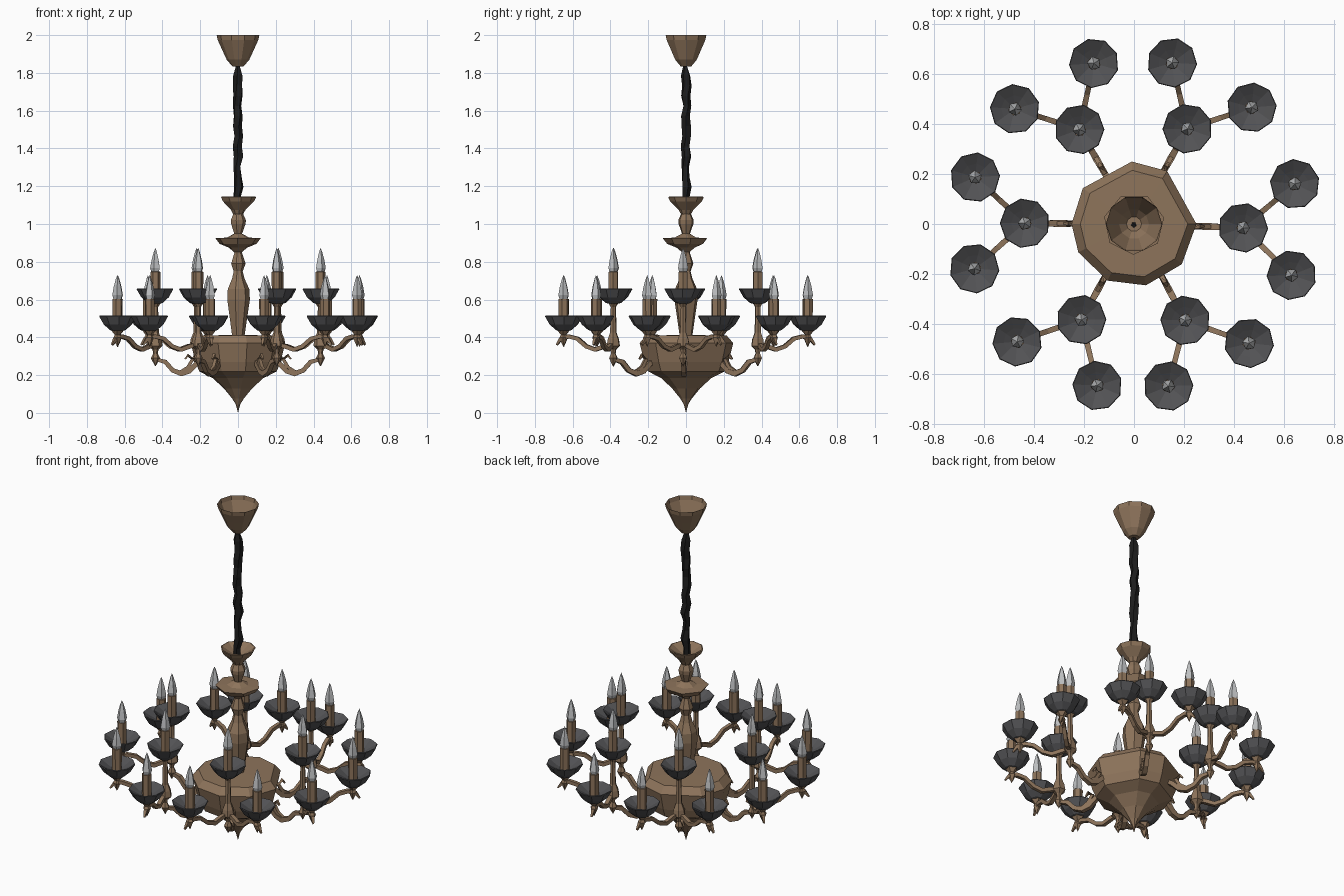
import bpy, bmesh, random
from math import sin, cos, radians
from mathutils import Vector

if "Cube" in bpy.data.objects:
    bpy.data.objects.remove(bpy.data.objects["Cube"])

random.seed(4)


def material(name, r, g, b):
    m = bpy.data.materials.new(name)
    m.diffuse_color = (r, g, b, 1)
    m.use_nodes = True
    m.node_tree.nodes["Principled BSDF"].inputs["Base Color"].default_value = m.diffuse_color
    return m


BRONZE = material("bronze", 0.27, 0.175, 0.105)
DARK = material("dark_metal", 0.085, 0.085, 0.09)
BLACK = material("black_chain", 0.012, 0.012, 0.012)
GLASS = material("bulb_grey", 0.52, 0.53, 0.54)


def add_object(name, mesh, loc=(0, 0, 0), rot=0.0):
    ob = bpy.data.objects.new(name, mesh)
    ob.location = loc
    ob.rotation_euler.z = rot
    bpy.context.collection.objects.link(ob)
    return ob


def skin(name, rings, mat):
    """Faceted mesh through a list of point rings; one-point rings are tips."""
    bm = bmesh.new()
    vs = [[bm.verts.new(p) for p in ring] for ring in rings]
    for a, b in zip(vs, vs[1:]):
        n = max(len(a), len(b))
        for i in range(n):
            j = (i + 1) % n
            face = [a[i % len(a)], a[j % len(a)], b[j % len(b)], b[i % len(b)]]
            bm.faces.new(list(dict.fromkeys(face)))
    bmesh.ops.recalc_face_normals(bm, faces=bm.faces)
    me = bpy.data.meshes.new(name)
    bm.to_mesh(me)
    bm.free()
    me.materials.append(mat)
    return me


def lathe(name, profile, mat, angles):
    """Turn (radius, z) points around z, with facet corners at the angles."""
    rings = []
    for r, z in profile:
        if r == 0:
            rings.append([(0, 0, z)])
        else:
            rings.append([(r * cos(radians(a)), r * sin(radians(a)), z) for a in angles])
    return skin(name, rings, mat)


def even(n, start=0):
    return [start + 360 * i / n for i in range(n)]


def tube(name, path, mat, sides=4):
    """Sweep a small polygon along (x, y, z, radius) points."""
    pts = [Vector(p[:3]) for p in path]
    rings = [[pts[0]]]
    for i, p in enumerate(pts):
        d = (pts[min(i + 1, len(pts) - 1)] - pts[max(i - 1, 0)]).normalized()
        side = d.cross(Vector((0, 0, 1)))
        side = side.normalized() if side.length > 0.05 else Vector((0, 1, 0))
        up = side.cross(d)
        r = path[i][3]
        rings.append([p + side * r * cos(radians(a)) + up * r * sin(radians(a))
                      for a in even(sides, 45)])
    rings.append([pts[-1]])
    return skin(name, rings, mat)


# Ceiling canopy, open at the top
add_object("ceiling_canopy", lathe("ceiling_canopy", [
    (0, 1.835), (0.03, 1.835), (0.06, 1.87), (0.085, 1.925), (0.108, 1.975), (0.113, 2.0)],
    BRONZE, even(10)))

# Wobbly chain
chain = []
for i in range(15):
    r, dx, dy = random.uniform(0.019, 0.027), random.uniform(-.006, .006), random.uniform(-.006, .006)
    if i == 14:
        r = 0.01
    chain.append([(dx + r * cos(radians(a)), dy + r * sin(radians(a)), 1.09 + i * 0.0535)
                  for a in even(5, i * 9)])
chain = [[(0, 0, 1.09)]] + chain + [[(0, 0, 1.845)]]
add_object("hanging_chain", skin("hanging_chain", chain, BLACK))

# Turned central column, its cup and its plate
add_object("top_cup", lathe("top_cup", [
    (0.02, 1.04), (0.04, 1.075), (0.085, 1.12), (0.096, 1.143), (0.09, 1.145), (0, 1.09)],
    BRONZE, even(9)))
add_object("upper_plate", lathe("upper_plate", [
    (0.02, 0.85), (0.05, 0.875), (0.1, 0.895), (0.123, 0.925), (0.06, 0.928), (0.02, 0.95)],
    BRONZE, even(7, 12)))
add_object("central_column", lathe("central_column", [
    (0.032, 0.39), (0.045, 0.48), (0.063, 0.6), (0.06, 0.655), (0.035, 0.71), (0.025, 0.75),
    (0.04, 0.79), (0.022, 0.845), (0.022, 0.95), (0.04, 1.0), (0.042, 1.02), (0.02, 1.07)],
    BRONZE, even(7)))

# Irregular faceted bowl with pointed finial
add_object("central_bowl", lathe("central_bowl", [
    (0, 0), (0.012, 0.045), (0.03, 0.075), (0.075, 0.13), (0.135, 0.185), (0.205, 0.22),
    (0.225, 0.27), (0.25, 0.37), (0.215, 0.41), (0, 0.412)],
    BRONZE, [0, 58, 92, 145, 180, 207, 245, 281, 320]))

# Shared candle parts, with z = 0 at the dish rim
dish = lathe("drip_dish", [(0, -0.085), (0.04, -0.075), (0.075, -0.045), (0.1, -0.002),
                           (0.097, 0.002), (0.055, -0.022), (0, -0.05)], DARK, even(9))
sleeve = lathe("candle_sleeve", [(0.026, -0.06), (0.027, 0.09), (0, 0.092)], BRONZE, even(6))
bulb = lathe("flame_bulb", [(0.02, 0.085), (0.028, 0.11), (0.02, 0.155), (0.009, 0.195),
                            (0, 0.217)], GLASS, even(5))
holder = lathe("dish_holder", [(0, -0.165), (0.012, -0.14), (0.022, -0.115), (0.014, -0.1),
                               (0.035, -0.075)], BRONZE, even(5))


def candle(x, y, z, rot):
    for me in (dish, sleeve, bulb):
        add_object(me.name, me, (x, y, z), rot)


# Shared arm parts, lying along +x
arm = tube("main_arm", [(0.17, 0, 0.29, .014), (0.22, 0, 0.26, .018), (0.26, 0, 0.22, .018),
                        (0.3, 0, 0.208, .02), (0.345, 0, 0.225, .017), (0.385, 0, 0.27, .017),
                        (0.44, 0, 0.285, .012)], BRONZE)
scroll = tube("arm_scroll", [(0.31, 0, 0.215, .01), (0.265, 0, 0.24, .014), (0.24, 0, 0.285, .013),
                             (0.265, 0, 0.305, .012), (0.28, 0, 0.285, .006)], BRONZE)
stem = lathe("candle_stem", [(0, 0.245), (0.014, 0.27), (0.024, 0.29), (0.012, 0.315),
                             (0.016, 0.335), (0.038, 0.355), (0.032, 0.39), (0.018, 0.425),
                             (0.014, 0.56), (0.03, 0.585), (0, 0.6)], BRONZE, even(6))

# Six arms, each with one high candle and two lower outer candles
INNER, OUTER = 0.437, 0.663
for deg in (-2, 60.7, 120, 179.6, 241.2, 298):
    a = radians(deg)
    x, y = INNER * cos(a), INNER * sin(a)
    add_object("main_arm", arm, rot=a)
    add_object("arm_scroll", scroll, rot=a)
    add_object("candle_stem", stem, (x, y, 0), a)
    candle(x, y, 0.657, a)
    for side in (-16, 16):
        b = radians(deg + side)
        u, v = OUTER * cos(b), OUTER * sin(b)
        # S-shaped branch from the stem to the outer candle
        path = [(x + (u - x) * t, y + (v - y) * t, z, r) for t, z, r in (
            (0, 0.365, .012), (0.18, 0.352, .016), (0.36, 0.335, .016), (0.54, 0.352, .015),
            (0.72, 0.393, .015), (0.9, 0.405, .015), (1.06, 0.39, .013), (1.14, 0.36, .006))]
        add_object("branch_arm", tube("branch_arm", path, BRONZE))
        add_object("dish_holder", holder, (u, v, 0.513), b)
        candle(u, v, 0.513, b)
